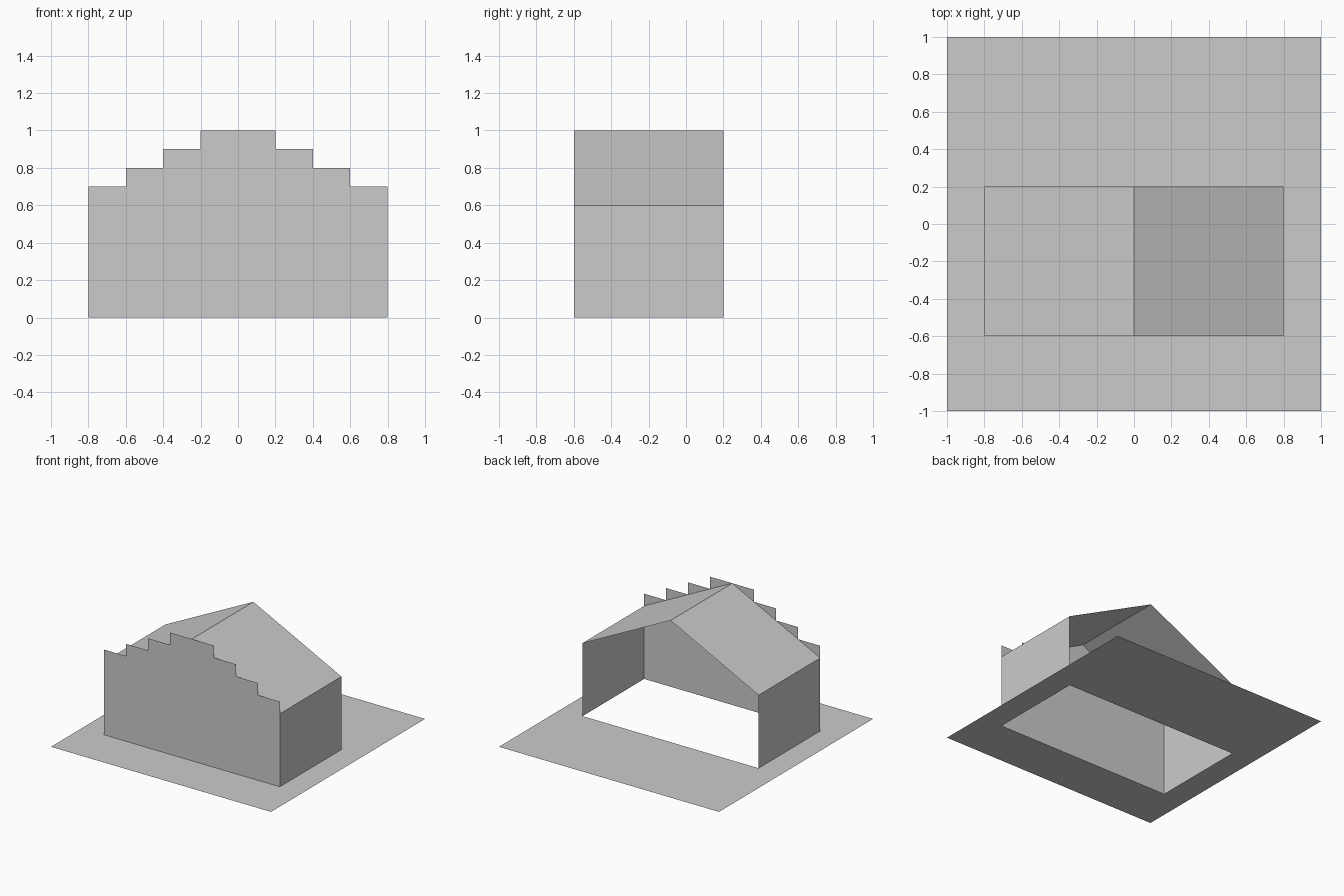
import bpy

if "Cube" in bpy.data.objects:
    bpy.data.objects.remove(bpy.data.objects["Cube"])

X, FRONT, BACK = 0.8, -0.6, 0.2      # house footprint
EAVE, RIDGE, STEPS = 0.6, 1.0, 4


def sheet(name, verts, faces):
    mesh = bpy.data.meshes.new(name)
    mesh.from_pydata(verts, [], faces)
    mesh.update()
    obj = bpy.data.objects.new(name, mesh)
    bpy.context.collection.objects.link(obj)
    return obj


# ground: square frame around the open house footprint
outer = [(-1, -1, 0), (1, -1, 0), (1, 1, 0), (-1, 1, 0)]
inner = [(-X, FRONT, 0), (X, FRONT, 0), (X, BACK, 0), (-X, BACK, 0)]
sheet("ground", outer + inner,
      [(i, (i + 1) % 4, (i + 1) % 4 + 4, i + 4) for i in range(4)])

# front wall: stepped gable in one flat sheet
run, rise = X / STEPS, (RIDGE - EAVE) / STEPS
right = [(X, 0)]
for i in range(STEPS):
    z = EAVE + rise * (i + 1)
    right.append((X - run * i, z))
    if i < STEPS - 1:
        right.append((X - run * (i + 1), z))
profile = right + [(-x, z) for x, z in reversed(right)]
sheet("stepped_front_wall", [(x, FRONT, z) for x, z in profile],
      [range(len(profile))])

# side walls and roof slopes; the back stays open
for side, s in (("left", -1), ("right", 1)):
    for part, a, b in (("wall", (X, 0), (X, EAVE)),
                       ("roof", (X, EAVE), (0, RIDGE))):
        verts = [(s * a[0], FRONT, a[1]), (s * a[0], BACK, a[1]),
                 (s * b[0], BACK, b[1]), (s * b[0], FRONT, b[1])]
        sheet(f"{side}_{part}", verts, [(0, 1, 2, 3)[::s]])
